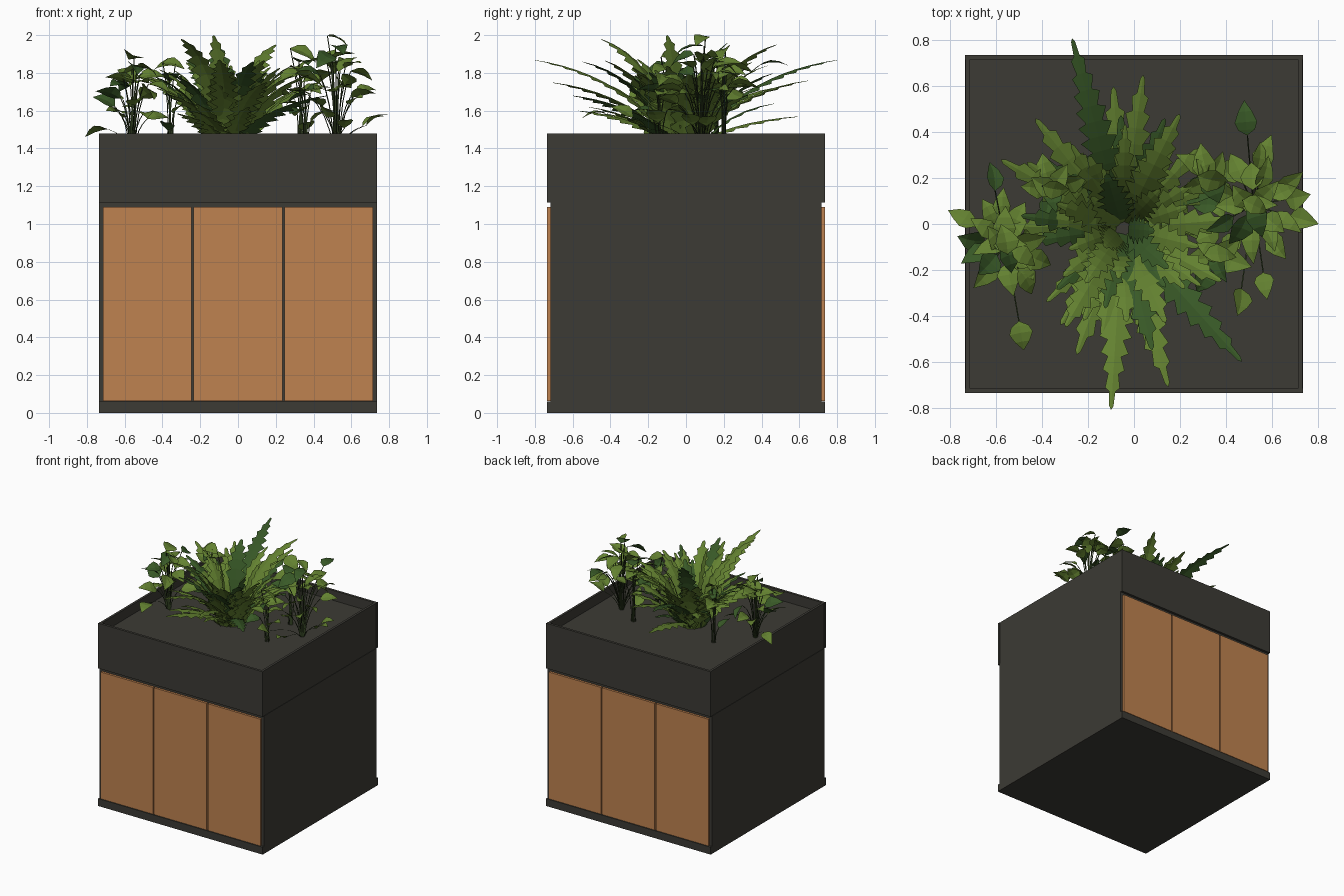
import bpy, bmesh, math, random
from mathutils import Vector

if "Cube" in bpy.data.objects:
    bpy.data.objects.remove(bpy.data.objects["Cube"])

random.seed(7)
SOIL = 1.40
UP = Vector((0, 0, 1))


def material(name, rgb):
    m = bpy.data.materials.new(name)
    m.diffuse_color = (*rgb, 1)
    m.use_nodes = True
    m.node_tree.nodes["Principled BSDF"].inputs["Base Color"].default_value = m.diffuse_color
    return m


CHARCOAL = material("charcoal", (0.045, 0.043, 0.035))
WOOD = material("warm wood", (0.52, 0.225, 0.08))
LIGHT = material("light leaf", (0.125, 0.22, 0.03))
DEEP = material("deep leaf", (0.04, 0.10, 0.02))
STEM = material("stem", (0.03, 0.05, 0.015))


def finish(name, bm, mats):
    mesh = bpy.data.meshes.new(name)
    bm.to_mesh(mesh)
    bm.free()
    for m in mats:
        mesh.materials.append(m)
    ob = bpy.data.objects.new(name, mesh)
    bpy.context.collection.objects.link(ob)
    return ob


def box(name, x0, x1, y0, y1, z0, z1, mat):
    bm = bmesh.new()
    bmesh.ops.create_cube(bm, size=1)
    for v in bm.verts:
        v.co = ((x0 + x1) / 2 + v.co.x * (x1 - x0),
                (y0 + y1) / 2 + v.co.y * (y1 - y0),
                (z0 + z1) / 2 + v.co.z * (z1 - z0))
    return finish(name, bm, [mat])


def bezier(a, b, c, t):
    return a * (1 - t) ** 2 + b * 2 * t * (1 - t) + c * t * t


def poly(bm, pts, mat=0):
    bm.faces.new([bm.verts.new(p) for p in pts]).material_index = mat


# Cabinet
H = 0.737
box("plinth", -H, H, -H, H, 0, 0.06, CHARCOAL)
box("cabinet_body", -H, H, -0.718, 0.718, 0.06, 1.115, CHARCOAL)
for side, s in (("front", -1), ("back", 1)):
    y0, y1 = sorted((s * 0.715, s * 0.736))
    for i in range(3):
        x = (i - 1) * 0.48
        box(f"{side}_panel_{i + 1}", x - 0.235, x + 0.235, y0, y1, 0.064, 1.09, WOOD)

# Planter tray on top
for side, s in (("front", -1), ("back", 1)):
    y0, y1 = sorted((s * 0.717, s * H))
    box(f"{side}_tray_wall", -H, H, y0, y1, 1.115, 1.48, CHARCOAL)
for side, s in (("left", -1), ("right", 1)):
    x0, x1 = sorted((s * 0.715, s * 0.734))
    box(f"{side}_tray_wall", x0, x1, -0.717, 0.717, 1.115, 1.48, CHARCOAL)
box("soil", -0.715, 0.715, -0.717, 0.717, 1.115, SOIL, CHARCOAL)


# Arching frond with a saw-tooth edge
def frond(bm, base, tip, width, mat):
    flat = Vector((tip.x - base.x, tip.y - base.y, 0))
    mid = base + flat * 0.35
    mid.z = base.z + (tip.z - base.z) * 0.85
    side = flat.normalized().cross(UP)
    n = max(6, round((tip - base).length / 0.075))

    def at(t, k):
        w = width * math.sin(math.pi * (0.2 + 0.8 * min(t, 1))) ** 0.7 if t < 1 else 0
        return bezier(base, mid, tip, t) + side * (w * k) - UP * (abs(w * k) * 0.25)

    for i in range(n):
        t0, t1 = i / n, (i + 1) / n
        tooth = t0 + 0.8 / n
        for s in (-1, 1):
            pts = [at(t0, 0), at(t0, 0.5 * s), at(tooth, s)]
            if i < n - 1:
                pts.append(at(t1, 0.5 * s))
            pts.append(at(t1, 0))
            poly(bm, pts[::s], mat)


# Fern: long fronds by tip position, then a spiral of shorter ones
LONG = [(-0.27, 0.81, 1.87, 1), (-0.10, -0.81, 1.87, 0), (0.04, 0.65, 1.76, 0),
        (-0.09, 0.60, 1.57, 0), (-0.43, 0.46, 1.72, 0), (0.20, 0.48, 1.95, 0),
        (0.15, -0.71, 1.75, 0), (0.47, -0.60, 1.68, 1), (-0.25, -0.57, 1.60, 0),
        (0.08, -0.55, 1.86, 1), (-0.30, -0.45, 1.98, 0), (-0.58, 0.28, 1.80, 0),
        (0.42, 0.02, 1.80, 0), (-0.13, -0.10, 2.0, 0), (-0.12, 0.22, 1.96, 1)]
bm = bmesh.new()
heart = Vector((-0.05, -0.02, SOIL))
for x, y, z, m in LONG:
    tip = Vector((x, y, z))
    out = Vector((x - heart.x, y - heart.y, 0)).normalized()
    frond(bm, heart + out * 0.03, tip, 0.085, m)
for i in range(46):
    a = i * 2.39996 + random.uniform(-0.2, 0.2)
    r = 0.14 + 0.38 * math.sqrt(i / 46)
    out = Vector((math.cos(a), math.sin(a), 0))
    tip = heart + out * r
    tip.z = random.uniform(1.78, 1.95) - 0.32 * (i / 46) * random.random()
    frond(bm, heart + out * random.uniform(0.02, 0.1), tip,
          random.uniform(0.055, 0.08), 1 if i % 5 == 0 else 0)
finish("fern", bm, [LIGHT, DEEP])


# Thin three-sided stalk
def stalk(bm, a, b, c, r=0.0035, steps=4):
    ring = [Vector((math.cos(k * 2.0944), math.sin(k * 2.0944), 0)) * r for k in range(3)]
    rows = [[bm.verts.new(bezier(a, b, c, j / steps) + o) for o in ring]
            for j in range(steps + 1)]
    for lo, hi in zip(rows, rows[1:]):
        for k in range(3):
            bm.faces.new((lo[k], lo[k - 2], hi[k - 2], hi[k])).material_index = 2


# Pointed oval leaf, folded on its midrib and drooping to the tip
def leaf(bm, start, tip, width, roll, mat):
    d = tip - start
    side = d.cross(UP).normalized()
    normal = side.cross(d).normalized()
    side, normal = (side * math.cos(roll) + normal * math.sin(roll),
                    normal * math.cos(roll) - side * math.sin(roll))
    prof = [(0, 0), (0.16, 0.75), (0.38, 1), (0.68, 0.62), (1, 0)]

    def at(t, w, s):
        bow = math.sin(math.pi * t) * 0.12 * d.length
        return start + d * t + side * (s * w * width) + normal * (bow + w * width * 0.2)

    for (t0, w0), (t1, w1) in zip(prof, prof[1:]):
        for s in (-1, 1):
            pts = [at(t0, 0, s)]
            if w0:
                pts.append(at(t0, w0, s))
            if w1:
                pts.append(at(t1, w1, s))
            pts.append(at(t1, 0, s))
            poly(bm, pts[::s], mat)


def leafy_plant(name, x, y, count, reach, top, extra=()):
    bm = bmesh.new()
    root = Vector((x, y, SOIL))
    tips = [(Vector(e[:3]), e[3]) for e in extra]
    for i in range(count):
        a = i * 2.39996 + random.uniform(-0.3, 0.3)
        f = math.sqrt((i + 1) / count)
        r = reach * (0.2 + 0.8 * f)
        z = top - (top - 1.5) * f ** 2 * random.uniform(0.3, 1)
        tx = max(-0.77, min(0.77, x + r * math.cos(a)))
        tips.append((Vector((tx, y + r * math.sin(a), z)), 1 if i % 5 == 2 else 0))
    for tip, mat in tips:
        out = Vector((tip.x - x, tip.y - y, 0)).normalized()
        pitch = random.uniform(-0.5, 0.5)
        length = random.uniform(0.12, 0.17)
        start = tip - (out * math.cos(pitch) + UP * math.sin(pitch)) * length
        start.z = max(start.z, SOIL + 0.05)
        bend = root + (start - root) * 0.3
        bend.z = SOIL + (start.z - SOIL) * 0.7
        stalk(bm, root + out * 0.015, bend, start)
        leaf(bm, start, tip, random.uniform(0.042, 0.058), random.uniform(-0.6, 0.6), mat)
    finish(name, bm, [LIGHT, DEEP, STEM])


# Broad-leaved plants around the fern
leafy_plant("right_leafy_plant", 0.52, 0.08, 22, 0.29, 1.92,
            [(0.805, 0.0, 1.58, 0), (0.48, 0.54, 1.84, 1), (0.60, 0.39, 1.72, 0),
             (0.45, -0.40, 1.62, 0), (0.58, -0.33, 1.55, 0), (0.58, 0.05, 1.94, 0)])
leafy_plant("left_leafy_plant", -0.56, -0.09, 20, 0.25, 1.84,
            [(-0.81, 0.06, 1.46, 0), (-0.63, 0.27, 1.70, 1), (-0.48, -0.55, 1.56, 0),
             (-0.70, -0.28, 1.60, 0), (-0.58, 0.0, 1.87, 0)])
leafy_plant("back_right_leafy_plant", 0.33, 0.20, 11, 0.19, 1.88)
leafy_plant("back_left_leafy_plant", -0.36, 0.16, 9, 0.17, 1.85)
leafy_plant("front_right_leafy_plant", 0.36, -0.14, 8, 0.18, 1.76)
